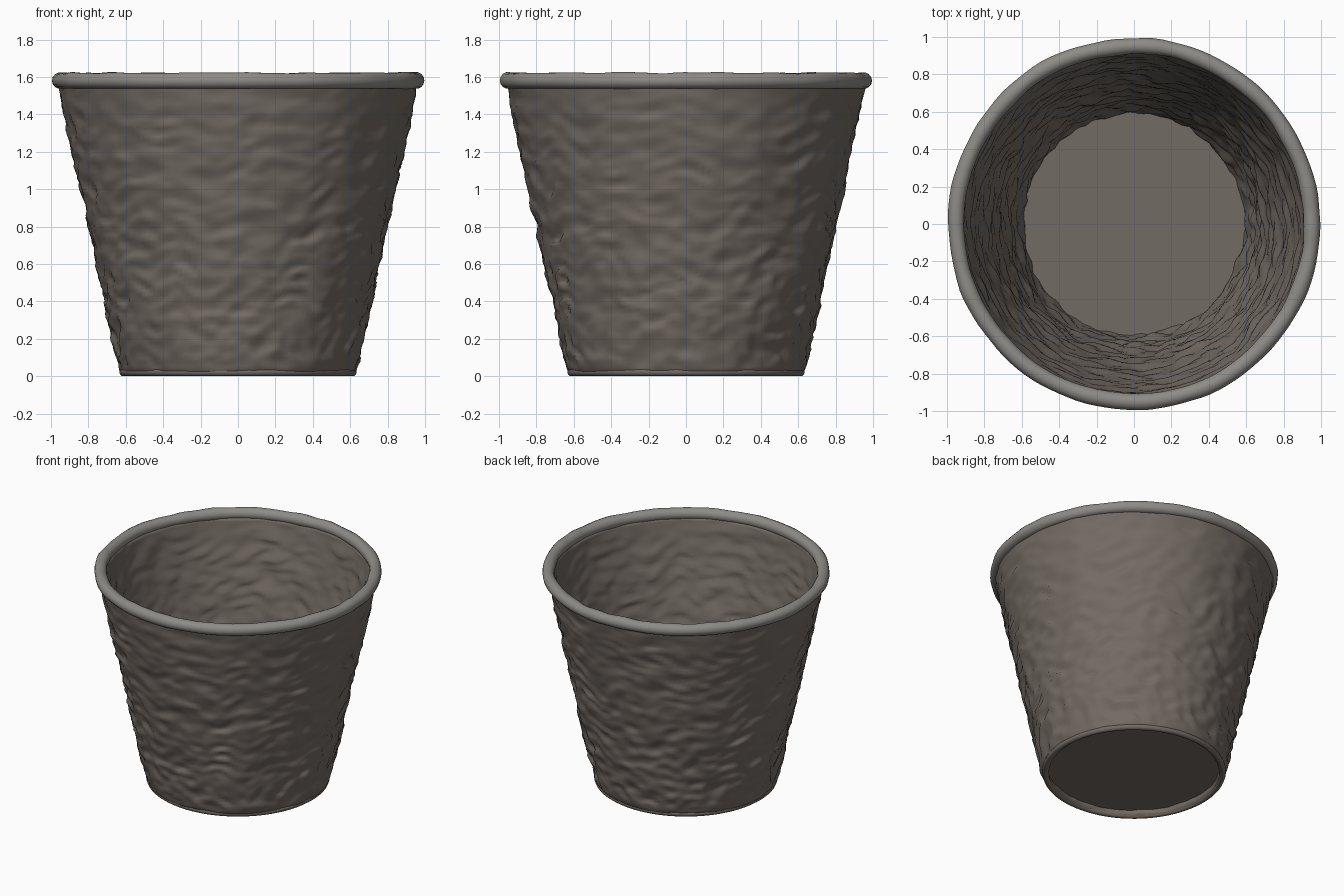
import bpy, bmesh, math
from mathutils import Vector, noise

if "Cube" in bpy.data.objects:
    bpy.data.objects.remove(bpy.data.objects["Cube"])

TAU = 2 * math.pi


def material(name, rgb):
    m = bpy.data.materials.new(name)
    m.diffuse_color = (*rgb, 1)
    m.use_nodes = True
    m.node_tree.nodes["Principled BSDF"].inputs["Base Color"].default_value = m.diffuse_color
    return m


BROWN = material("woven_brown", (0.17, 0.145, 0.125))
GREY = material("rim_grey", (0.27, 0.26, 0.24))


def grid_surface(name, point, nu, nv, mat, close_v=False):
    """Surface closed around u (0..1), open or closed along v (0..1)."""
    bm = bmesh.new()
    rows = nv if close_v else nv + 1
    g = [[bm.verts.new(point(i / nu, j / nv)) for i in range(nu)]
         for j in range(rows)]
    for j in range(nv):
        a, b = g[j], g[(j + 1) % rows]
        for i in range(nu):
            k = (i + 1) % nu
            bm.faces.new((a[i], a[k], b[k], b[i]))
    return finish(bm, name, mat)


def finish(bm, name, mat):
    bmesh.ops.recalc_face_normals(bm, faces=bm.faces)
    me = bpy.data.meshes.new(name)
    bm.to_mesh(me)
    bm.free()
    for p in me.polygons:
        p.use_smooth = True
    me.materials.append(mat)
    ob = bpy.data.objects.new(name, me)
    bpy.context.collection.objects.link(ob)
    return ob


def wrinkle(a, z, seed):
    """Sideways-stretched ridges, bent by a slower noise."""
    c, s = math.cos(a), math.sin(a)
    bend = 0.09 * noise.noise(Vector((c * 3.2, s * 3.2, z * 2.2 + seed)))
    z2 = z + bend
    n1 = noise.noise(Vector((c * 4.5, s * 4.5, z2 * 11 + seed)))
    n2 = noise.noise(Vector((c * 9, s * 9, z2 * 19 + seed + 7)))
    return 0.8 * (0.5 - 1.6 * abs(n1)) + 0.6 * n2


# Profile of the wall: outer side up, over the hidden top, inner side down
profile = [(0.59, 0.012), (0.615, 0.01), (0.633, 0.03), (0.96, 1.56),
           (0.915, 1.56), (0.585, 0.06)]
lengths = [math.dist(p, q) for p, q in zip(profile, profile[1:] + profile[:1])]
spans = [1, 1, 72, 2, 72, 2]
loop = []
for n, p, q in zip(spans, profile, profile[1:] + profile[:1]):
    for t in range(n):
        f = t / n
        loop.append((p[0] + (q[0] - p[0]) * f, p[1] + (q[1] - p[1]) * f))


def wall_point(u, v):
    a = u * TAU
    r, z = loop[round(v * len(loop)) % len(loop)]
    fade = min(1, max(0, (z - 0.02) / 0.07)) * min(1, 0.35 + (1.58 - z) / 0.3)
    amp = (0.029 - 0.007 * z) * fade
    w = wrinkle(a, z, 3.0)
    r += amp * w + 0.008 * noise.noise(Vector((math.cos(a) * 2, math.sin(a) * 2, z * 2)))
    zz = z + 0.5 * amp * w
    return r * math.cos(a), r * math.sin(a), zz


grid_surface("basket_wall", wall_point, 180, len(loop), BROWN, close_v=True)


# Rolled rim with slight hand-made lumps
def rim_point(u, v):
    a, b = u * TAU, v * TAU
    c, s = math.cos(a), math.sin(a)
    lump = noise.noise(Vector((c * 7, s * 7, 1.5)))
    minor = 0.043 + 0.005 * lump
    r = 0.951 + 0.006 * noise.noise(Vector((c * 3, s * 3, 9))) + minor * math.cos(b)
    return r * c, r * s, 1.58 + 0.003 * lump + minor * math.sin(b)


grid_surface("rolled_rim", rim_point, 120, 14, GREY, close_v=True)


# Floor slab, set slightly above the foot ring
bm = bmesh.new()
bmesh.ops.create_cone(bm, cap_ends=True, segments=48, radius1=0.6,
                      radius2=0.605, depth=0.03)
bmesh.ops.translate(bm, verts=bm.verts, vec=(0, 0, 0.065))
floor = finish(bm, "basket_floor", BROWN)
for p in floor.data.polygons:
    p.use_smooth = len(p.vertices) == 4


# Foot ring that the basket stands on
def foot_point(u, v):
    a, b = u * TAU, v * TAU
    r = 0.613 + 0.022 * math.cos(b)
    return r * math.cos(a), r * math.sin(a), 0.022 + 0.022 * math.sin(b)


grid_surface("foot_ring", foot_point, 96, 10, BROWN, close_v=True)
